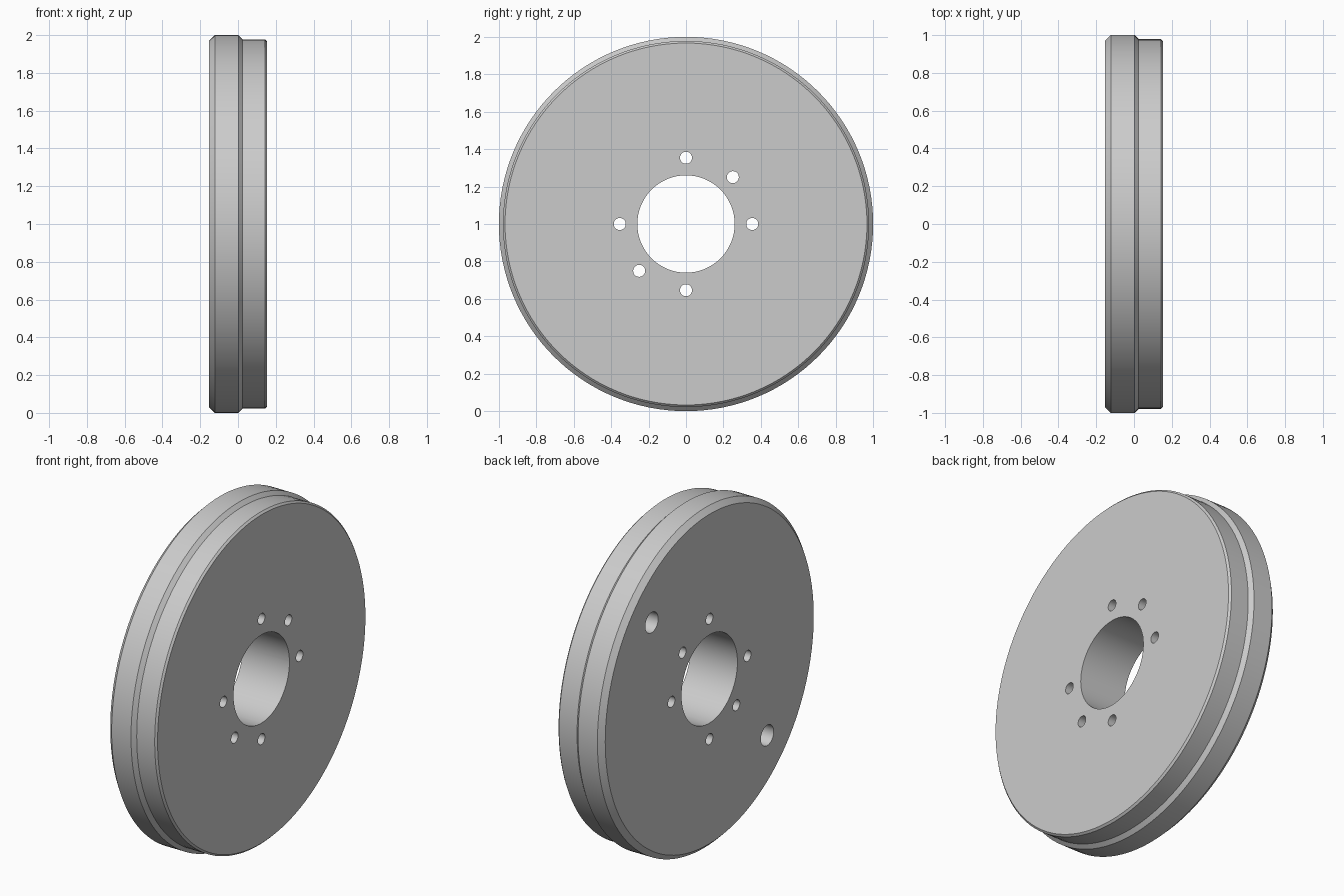
import bpy, bmesh
from math import pi, radians, sin, cos
from mathutils import Matrix

cube = bpy.data.objects.get("Cube")
if cube:
    bpy.data.objects.remove(cube, do_unlink=True)

CENTRE_Z = 1.0

metal = bpy.data.materials.new("light grey metal")
metal.use_nodes = True
grey = (0.6, 0.6, 0.6, 1)
metal.diffuse_color = grey
metal.node_tree.nodes["Principled BSDF"].inputs["Base Color"].default_value = grey


def finish(bm, name):
    bmesh.ops.recalc_face_normals(bm, faces=bm.faces[:])
    mesh = bpy.data.meshes.new(name)
    bm.to_mesh(mesh)
    bm.free()
    mesh.materials.append(metal)
    obj = bpy.data.objects.new(name, mesh)
    bpy.context.collection.objects.link(obj)
    return obj


def turned(name, profile, segments):
    """Solid of revolution about the x axis from (x, radius) points."""
    bm = bmesh.new()
    rings = []
    for x, r in profile:
        angles = [2 * pi * i / segments for i in range(segments)]
        rings.append([bm.verts.new((x, r * sin(a), CENTRE_Z + r * cos(a))) for a in angles])
    for a, b in zip(rings, rings[1:]):
        for i in range(segments):
            j = (i + 1) % segments
            bm.faces.new((a[i], a[j], b[j], b[i]))
    bm.faces.new(rings[0])
    bm.faces.new(rings[-1])
    return finish(bm, name)


def add_drill(bm, radius, x0, x1, distance=0, angle=0, segments=32):
    """Cylinder along x, at a polar position on the disc face."""
    place = Matrix.Translation(((x0 + x1) / 2, distance * cos(angle),
                                CENTRE_Z + distance * sin(angle)))
    bmesh.ops.create_cone(bm, cap_ends=True, segments=segments, radius1=radius,
                          radius2=radius, depth=x1 - x0,
                          matrix=place @ Matrix.Rotation(pi / 2, 4, 'Y'))


# Stepped drum with chamfered edges
drum = turned("brake_drum", [(-0.153, 0.97), (-0.123, 1.0), (0.003, 1.0), (0.025, 0.978),
                             (0.142, 0.978), (0.153, 0.967)], 128)

# Bore, bolt holes and blind holes
bm = bmesh.new()
add_drill(bm, 0.26, -0.3, 0.3, segments=64)
for degrees in (0, 45, 90, 180, 225, 270):
    add_drill(bm, 0.032, -0.3, 0.3, 0.354, radians(degrees))
for degrees in (45, 225):
    add_drill(bm, 0.06, -0.3, 0.0, 0.76, radians(degrees))
cutter = finish(bm, "hole_cutter")
cutter.hide_render = True

# Cut the holes
cut = drum.modifiers.new("holes", 'BOOLEAN')
cut.operation = 'DIFFERENCE'
cut.solver = 'EXACT'
cut.object = cutter
bpy.ops.object.select_all(action='DESELECT')
bpy.context.view_layer.objects.active = drum
drum.select_set(True)
bpy.ops.object.modifier_apply(modifier=cut.name)
bpy.data.objects.remove(cutter, do_unlink=True)

bpy.ops.object.shade_smooth_by_angle(angle=radians(30))
